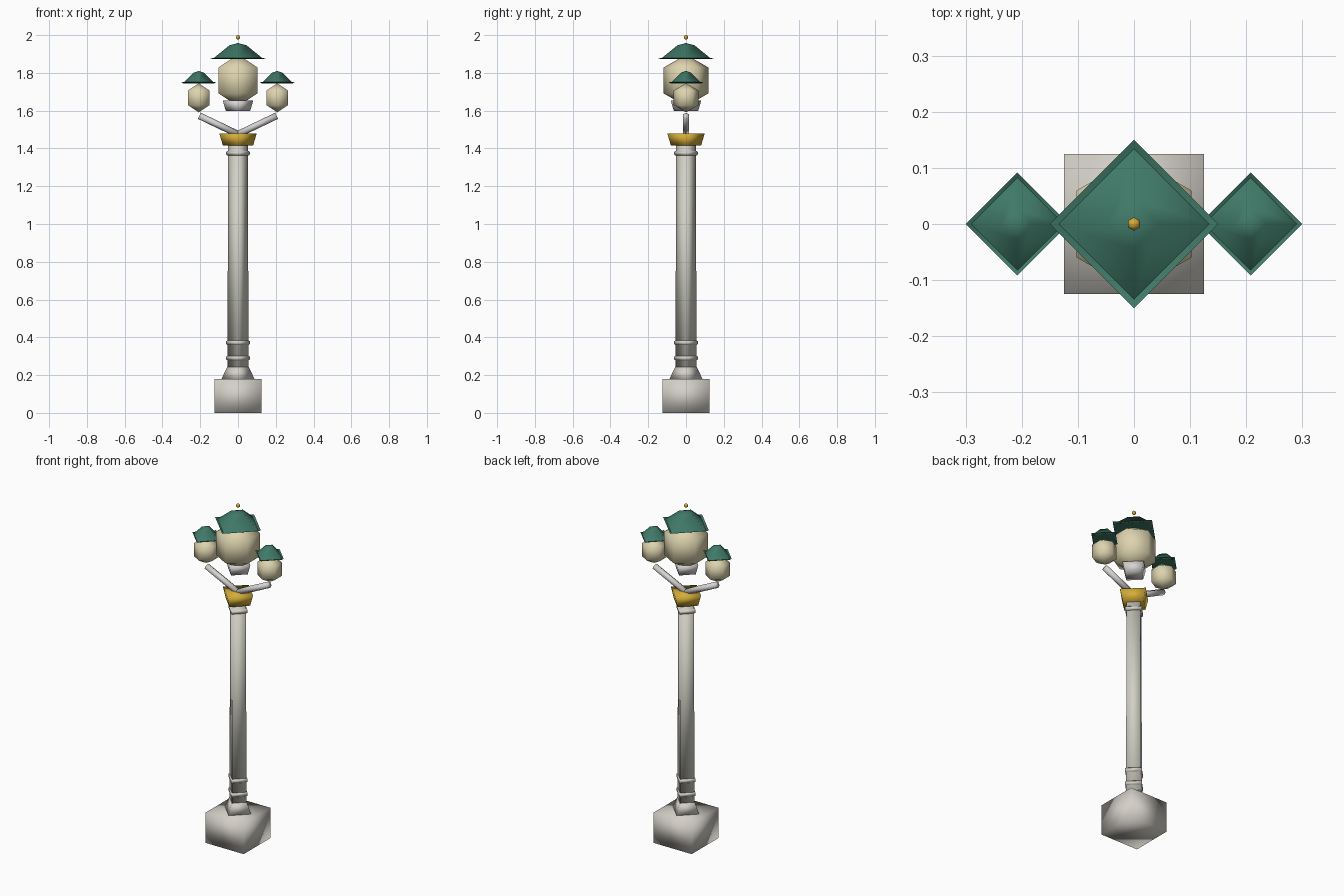
import bpy
import bmesh
import math
from mathutils import Vector, Matrix

cube = bpy.data.objects.get("Cube")
if cube:
    bpy.data.objects.remove(cube, do_unlink=True)


def material(name, color):
    m = bpy.data.materials.new(name)
    m.use_nodes = True
    m.diffuse_color = (*color, 1)
    m.node_tree.nodes["Principled BSDF"].inputs["Base Color"].default_value = (*color, 1)
    return m


stone = material("warm stone", (0.66, 0.63, 0.58))
shaft_grey = material("shaft grey", (0.64, 0.63, 0.56))
pale = material("pale metal", (0.68, 0.66, 0.65))
gold = material("gold", (0.66, 0.42, 0.04))
cream = material("cream glass", (0.72, 0.65, 0.42))
green = material("green roof", (0.05, 0.19, 0.135))


def finish(name, bm, mat):
    mesh = bpy.data.meshes.new(name)
    bm.to_mesh(mesh)
    bm.free()
    mesh.materials.append(mat)
    mesh.shade_smooth()
    obj = bpy.data.objects.new(name, mesh)
    bpy.context.collection.objects.link(obj)
    return obj


def lathe(name, profile, mat, x=0, sides=4, caps=True, inward=False):
    """Sweep (radius, height) points round the z axis; corners lie on x and y."""
    bm = bmesh.new()
    rings = []
    for r, z in profile:
        if r == 0:
            rings.append([bm.verts.new((x, 0, z))] * sides)
            continue
        angles = [math.tau * i / sides for i in range(sides)]
        rings.append([bm.verts.new((x + r * math.cos(a), r * math.sin(a), z)) for a in angles])
    for low, high in zip(rings, rings[1:]):
        for i in range(sides):
            j = (i + 1) % sides
            corners = list(dict.fromkeys((low[i], low[j], high[j], high[i])))
            bm.faces.new(corners)
    if caps:
        bm.faces.new(list(reversed(rings[0])))
        if profile[-1][0]:
            bm.faces.new(rings[-1])
    if inward:
        bmesh.ops.reverse_faces(bm, faces=bm.faces)
    return finish(name, bm, mat)


def ball(name, x, z, radius, mat, rings=3):
    bm = bmesh.new()
    bmesh.ops.create_uvsphere(bm, u_segments=6, v_segments=rings, radius=radius,
                              matrix=Matrix.Translation((x, 0, z)))
    return finish(name, bm, mat)


def rod(name, start, end, radius, mat):
    start, end = Vector(start), Vector(end)
    axis = end - start
    turn = axis.to_track_quat("Z", "Y").to_matrix().to_4x4()
    bm = bmesh.new()
    bmesh.ops.create_cone(bm, cap_ends=True, segments=6, radius1=radius, radius2=radius,
                          depth=axis.length,
                          matrix=Matrix.Translation((start + end) / 2) @ turn)
    return finish(name, bm, mat)


def roof(prefix, x, z, r, h):
    """Four-sided roof with a thin rim; z is the eaves height."""
    lathe(prefix + "_roof", [(r * 0.9, z), (r * 0.3, z + h * 0.86), (0, z + h)],
          green, x, caps=False)
    lathe(prefix + "_roof_rim", [(r * 0.89, z), (r, z + 0.006)],
          green, x, caps=False, inward=True)
    lathe(prefix + "_roof_underside", [(0, z - 0.001), (r * 0.9, z - 0.001)],
          green, x, caps=False, inward=True)


# Square base block
bm = bmesh.new()
bmesh.ops.create_cube(bm, size=1, matrix=Matrix.Translation((0, 0, 0.09))
                      @ Matrix.Diagonal((0.25, 0.25, 0.18, 1)))
finish("base_block", bm, stone)

# Column
lathe("plinth", [(0.087, 0.18), (0.058, 0.242)], stone)
lathe("shaft", [(0.056, 0.24), (0.052, 1.42)], shaft_grey)
for name, z in (("lower_ring", 0.29), ("middle_ring", 0.372), ("upper_ring", 1.375)):
    lathe(name, [(0.056, z - 0.012), (0.064, z - 0.006),
                 (0.064, z + 0.006), (0.056, z + 0.012)], stone)
lathe("capital", [(0.08, 1.415), (0.099, 1.48)], gold)

# Central lantern
lathe("lantern_bowl", [(0.064, 1.597), (0.081, 1.655)], pale)
ball("main_lantern", 0, 1.76, 0.137, cream)
roof("main", 0, 1.873, 0.15, 0.085)
ball("finial", 0, 1.988, 0.012, gold, rings=6)

# Side arms and lanterns
for side, s in (("left", 1), ("right", -1)):
    rod(side + "_arm", (0, 0, 1.475), (s * 0.205, 0, 1.573), 0.018, pale)
    ball(side + "_lantern", s * 0.208, 1.668, 0.077, cream)
    roof(side, s * 0.208, 1.745, 0.092, 0.065)
